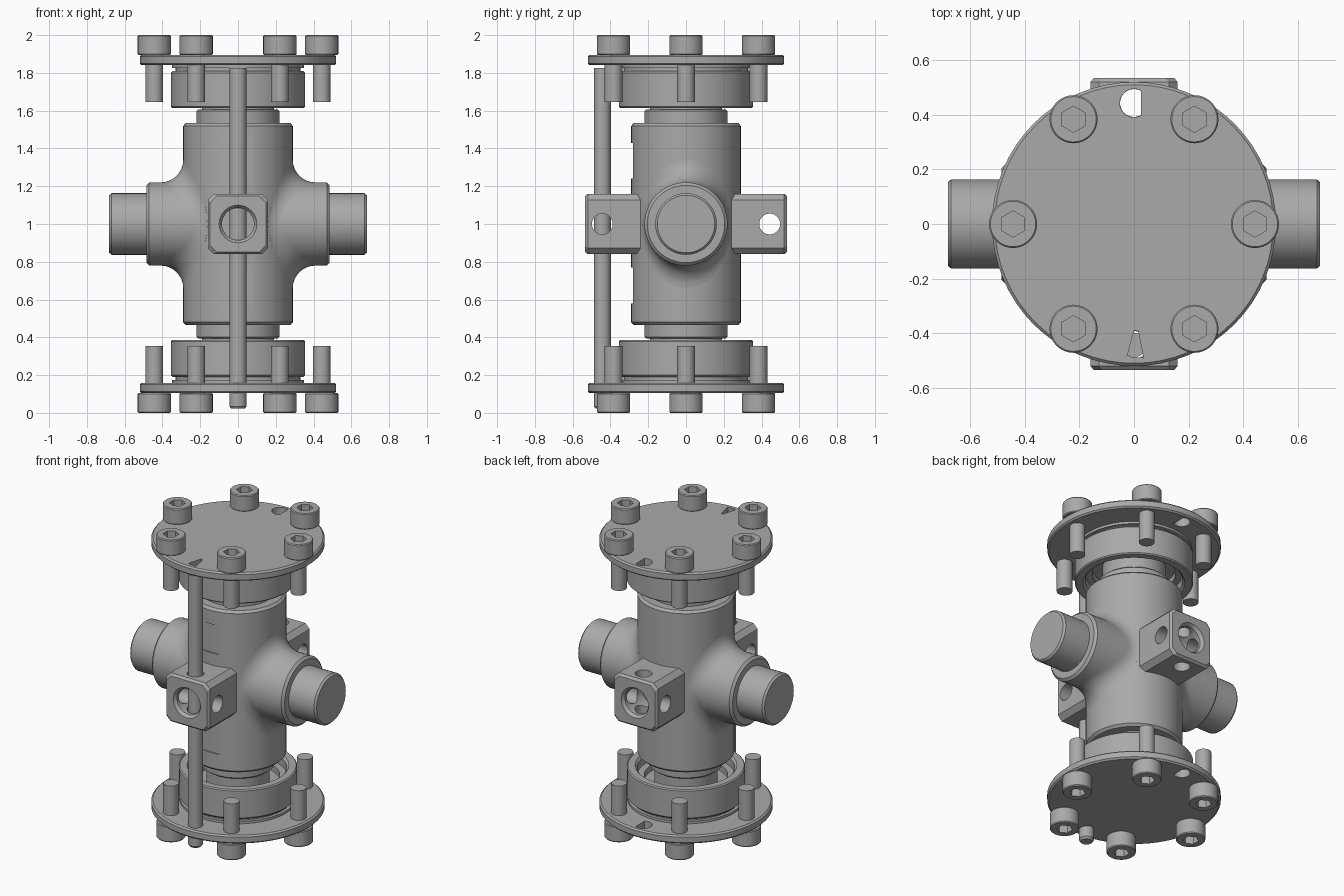
import bpy, bmesh
from math import sin, cos, pi, sqrt, radians
from mathutils import Vector

if "Cube" in bpy.data.objects:
    bpy.data.objects.remove(bpy.data.objects["Cube"])

steel = bpy.data.materials.new("steel grey")
steel.use_nodes = True
grey = (0.4, 0.4, 0.4, 1)
steel.diffuse_color = grey
steel.node_tree.nodes["Principled BSDF"].inputs["Base Color"].default_value = grey
parts = []


def loft(name, rings):
    """Skin a list of equal-length rings and cap both ends."""
    bm = bmesh.new()
    rows = [[bm.verts.new(p) for p in ring] for ring in rings]
    n = len(rows[0])
    for a, b in zip(rows, rows[1:]):
        for i in range(n):
            j = (i + 1) % n
            bm.faces.new((a[i], a[j], b[j], b[i]))
    bm.faces.new(rows[0])
    bm.faces.new(rows[-1])
    bmesh.ops.recalc_face_normals(bm, faces=bm.faces)
    mesh = bpy.data.meshes.new(name)
    bm.to_mesh(mesh)
    bm.free()
    mesh.materials.append(steel)
    obj = bpy.data.objects.new(name, mesh)
    bpy.context.collection.objects.link(obj)
    parts.append(obj)
    return obj


def circle(r, h, axis="z", n=48, centre=(0, 0, 0), sides=0):
    """Ring round an axis; with sides set, the points lie on a polygon."""
    pts = []
    for i in range(n):
        t = 2 * pi * i / n
        q = r
        if sides:
            half = pi / sides
            q = r * cos(half) / cos(t % (2 * half) - half)
        u, v = q * sin(t), q * cos(t)
        p = {"x": (h, u, v), "y": (u, h, v), "z": (u, v, h)}[axis]
        pts.append(Vector(p) + Vector(centre))
    return pts


def lathe(name, profile, axis="z", n=48, centre=(0, 0, 0)):
    return loft(name, [circle(r, h, axis, n, centre) for r, h in profile])


def cut(obj, *cutters):
    for cutter in cutters:
        mod = obj.modifiers.new("cut", "BOOLEAN")
        mod.operation = "DIFFERENCE"
        mod.solver = "EXACT"
        mod.object = cutter
        bpy.context.view_layer.objects.active = obj
        bpy.ops.object.modifier_apply(modifier=mod.name)
        parts.remove(cutter)
        bpy.data.objects.remove(cutter)


def rect(w, y0, y1, z):
    return [(-w, y0, z), (w, y0, z), (w, y1, z), (-w, y1, z)]


# Main barrel, with shallow flats on the front
MID = (0, 0, 1)
R, BOSS, FILLET = 0.29, 0.22, 0.12
barrel = lathe("barrel", [(0.275, -0.535), (R, -0.52), (R, 0.52), (0.275, 0.535)], n=64, centre=MID)
for z0, z1 in ((0.58, 0.77), (0.85, 1.15), (1.24, 1.43)):
    cut(barrel, loft("flat_cutter", [rect(0.15, -0.4, -0.281, z) for z in (z0, z1)]))


# Side bosses with a rolling-ball fillet into the barrel, and trunnion pins
def side_boss(s, side):
    n, steps = 64, 8
    rings = [circle(0.1, 0.05 * s, "x", n, MID)]
    for k in range(steps + 1):
        ring = []
        for i in range(n):
            t = 2 * pi * i / n
            y, z = (BOSS + FILLET) * sin(t), (BOSS + FILLET) * cos(t)
            x = sqrt((R + FILLET) ** 2 - y * y)
            to_barrel = Vector((-x, -y, 0)).normalized()
            to_boss = Vector((0, -sin(t), -cos(t)))
            p = Vector((x, y, z)) + to_barrel.slerp(to_boss, k / steps) * FILLET
            ring.append((p.x * s, p.y, p.z + 1))
        rings.append(ring)
    rings += [circle(r, h * s, "x", n, MID) for r, h in ((BOSS, 0.47), (0.205, 0.485))]
    loft(side + "_boss", rings)
    lathe(side + "_pin", [(0.163, 0.45 * s), (0.163, 0.67 * s), (0.152, 0.682 * s)], "x", centre=MID)


side_boss(1, "left")
side_boss(-1, "right")


# Drilled guide blocks at front and back
def guide_block(s, side):
    def octagon(w, y):
        c = w - 0.032
        return [(a, y * s, b + 1) for a, b in
                ((-c, -w), (c, -w), (w, -c), (w, c), (c, w), (-c, w), (-w, c), (-w, -c))]
    block = loft(side + "_guide_block",
                 [octagon(0.16, 0.23), octagon(0.16, 0.52), octagon(0.147, 0.535)])
    centre = (0, 0.443 * s, 1)
    cut(block,
        lathe("wide_bore", [(0.085, 0.34 * s), (0.085, 0.515 * s), (0.107, 0.545 * s)], "y", 32, MID),
        lathe("cross_bore", [(0.055, -0.3), (0.055, 0.3)], "x", 32, centre),
        lathe("rod_bore", [(0.051, -0.3), (0.051, 0.3)], "z", 32, centre))


guide_block(-1, "front")
guide_block(1, "back")

# Long guide rod at the front
lathe("guide_rod", [(0.035, 0.022), (0.045, 0.035), (0.045, 1.825)], n=24, centre=(0, -0.443, 0))


# End assemblies: neck, cup, cover plate and six socket bolts
def end_assembly(s, side):
    def turned(name, profile, n=64):
        return lathe(side + name, [(r, h * s) for r, h in profile], n=n, centre=MID)

    turned("_neck", [(0.22, 0.5), (0.22, 0.598), (0.21, 0.607), (0.19, 0.607), (0.19, 0.73)])
    turned("_cup", [(0.35, 0.845), (0.35, 0.825), (0.33, 0.825), (0.33, 0.81),
                    (0.345, 0.81), (0.355, 0.8), (0.355, 0.622), (0.348, 0.615),
                    (0.305, 0.615), (0.292, 0.63), (0.292, 0.68), (0.25, 0.68), (0.25, 0.72)])
    plate = turned("_cover_plate", [(0.51, 0.841), (0.52, 0.85), (0.52, 0.886), (0.51, 0.896)])

    # D-shaped slot at the back, wedge slot at the front
    back, front = [], []
    for h in (0.8, 0.95):
        z = 1 + h * s
        back.append([(min(p.x, 0.025), p.y, p.z)
                     for p in circle(0.052, z, n=24, centre=(0, 0.443, 0))])
        front.append([(0, -0.39, z), (0.015, -0.39, z), (0.035, -0.49, z), (-0.025, -0.485, z)])
    cut(plate, loft("back_slot", back), loft("front_slot", front))

    for k in range(6):
        a = k * pi / 3
        centre = (0.443 * cos(a), 0.443 * sin(a), 1)
        rings = [circle(r, h * s, "z", 36, centre) for r, h in
                 ((0.047, 0.645), (0.047, 0.895), (0.084, 0.895), (0.088, 0.9),
                  (0.088, 0.994), (0.083, 1.0))]
        rings += [circle(0.048, h * s, "z", 36, centre, sides=6) for h in (1.0, 0.95)]
        loft(f"{side}_bolt_{k + 1}", rings)


end_assembly(1, "top")
end_assembly(-1, "bottom")

# Smooth shading with crisp edges
bpy.ops.object.select_all(action="DESELECT")
for obj in parts:
    obj.select_set(True)
bpy.context.view_layer.objects.active = parts[0]
bpy.ops.object.shade_smooth_by_angle(angle=radians(30))
